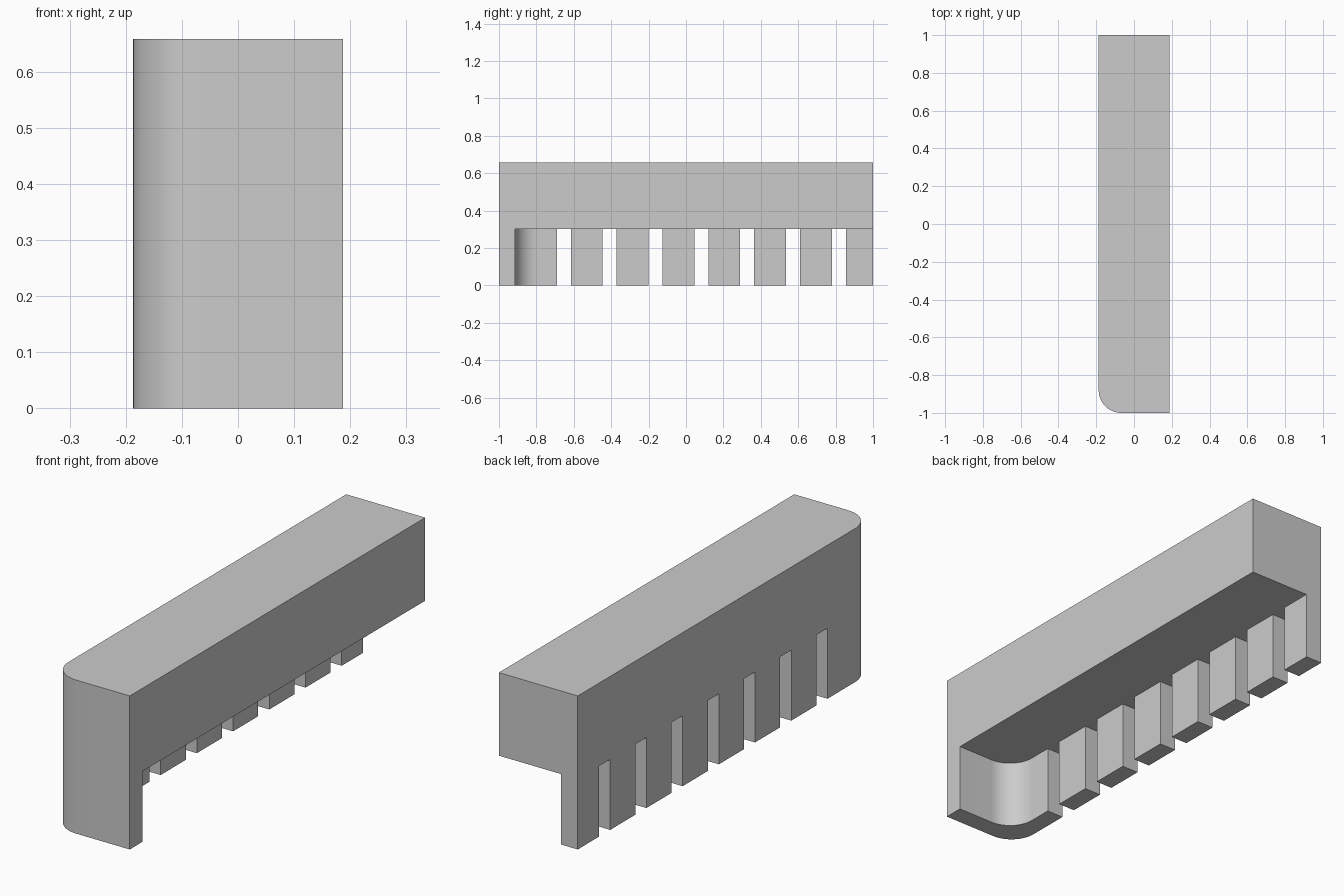
import bpy
import bmesh
from math import sin, cos, pi

cube = bpy.data.objects.get("Cube")
if cube:
    bpy.data.objects.remove(cube, do_unlink=True)

HALF_W, HALF_L, HEIGHT = 0.187, 1.0, 0.658
WALL_X, WALL_Y = 0.08, 0.085      # thickness of side and front walls
RADIUS, STEPS = 0.12, 14          # rounded front corner
UNDERSIDE = 0.302                 # bottom of the thick upper slab

grey = bpy.data.materials.new("plain_grey")
grey.use_nodes = True
colour = (0.6, 0.6, 0.6, 1)
grey.diffuse_color = colour
grey.node_tree.nodes["Principled BSDF"].inputs["Base Color"].default_value = colour


def prism(name, x0, x1, y0, y1, z0, z1, radius=0):
    """Upright block whose corner at (x0, y0) can be rounded."""
    if radius:
        arc = [(x0 + radius * (1 - cos(a)), y0 + radius * (1 - sin(a)))
               for a in (i * pi / 2 / STEPS for i in range(STEPS + 1))]
    else:
        arc = [(x0, y0)]
    outline = arc + [(x1, y0), (x1, y1), (x0, y1)]
    bm = bmesh.new()
    base = bm.faces.new([bm.verts.new((x, y, z0)) for x, y in outline])
    top = bmesh.ops.extrude_face_region(bm, geom=[base])["geom"]
    bmesh.ops.translate(bm, vec=(0, 0, z1 - z0),
                        verts=[v for v in top if isinstance(v, bmesh.types.BMVert)])
    bmesh.ops.recalc_face_normals(bm, faces=bm.faces)
    mesh = bpy.data.meshes.new(name)
    bm.to_mesh(mesh)
    bm.free()
    mesh.materials.append(grey)
    obj = bpy.data.objects.new(name, mesh)
    bpy.context.collection.objects.link(obj)
    return obj


def cut(target, cutter):
    """Subtract the cutter from the target and discard it."""
    cutter.hide_render = True
    mod = target.modifiers.new("cut", "BOOLEAN")
    mod.operation, mod.solver, mod.object = "DIFFERENCE", "EXACT", cutter
    bpy.context.view_layer.objects.active = target
    bpy.ops.object.modifier_apply(modifier=mod.name)
    bpy.data.objects.remove(cutter, do_unlink=True)


# Solid body with one rounded front corner
body = prism("slotted_shell", -HALF_W, HALF_W, -HALF_L, HALF_L, 0, HEIGHT, RADIUS)

# Hollow below the slab, open at the back and on the +x side
cut(body, prism("hollow_cutter", -HALF_W + WALL_X, HALF_W + 0.1,
                -HALF_L + WALL_Y, HALF_L + 0.1, -0.1, UNDERSIDE, RADIUS))

# Row of slots that split the side wall into legs
for i in range(7):
    y = -0.691 + 0.2452 * i
    cut(body, prism("slot_cutter", -HALF_W - 0.1, 0, y, y + 0.075, -0.1, UNDERSIDE))

bpy.ops.object.select_all(action="DESELECT")
body.select_set(True)
bpy.context.view_layer.objects.active = body
bpy.ops.object.shade_smooth_by_angle(angle=pi / 6)
